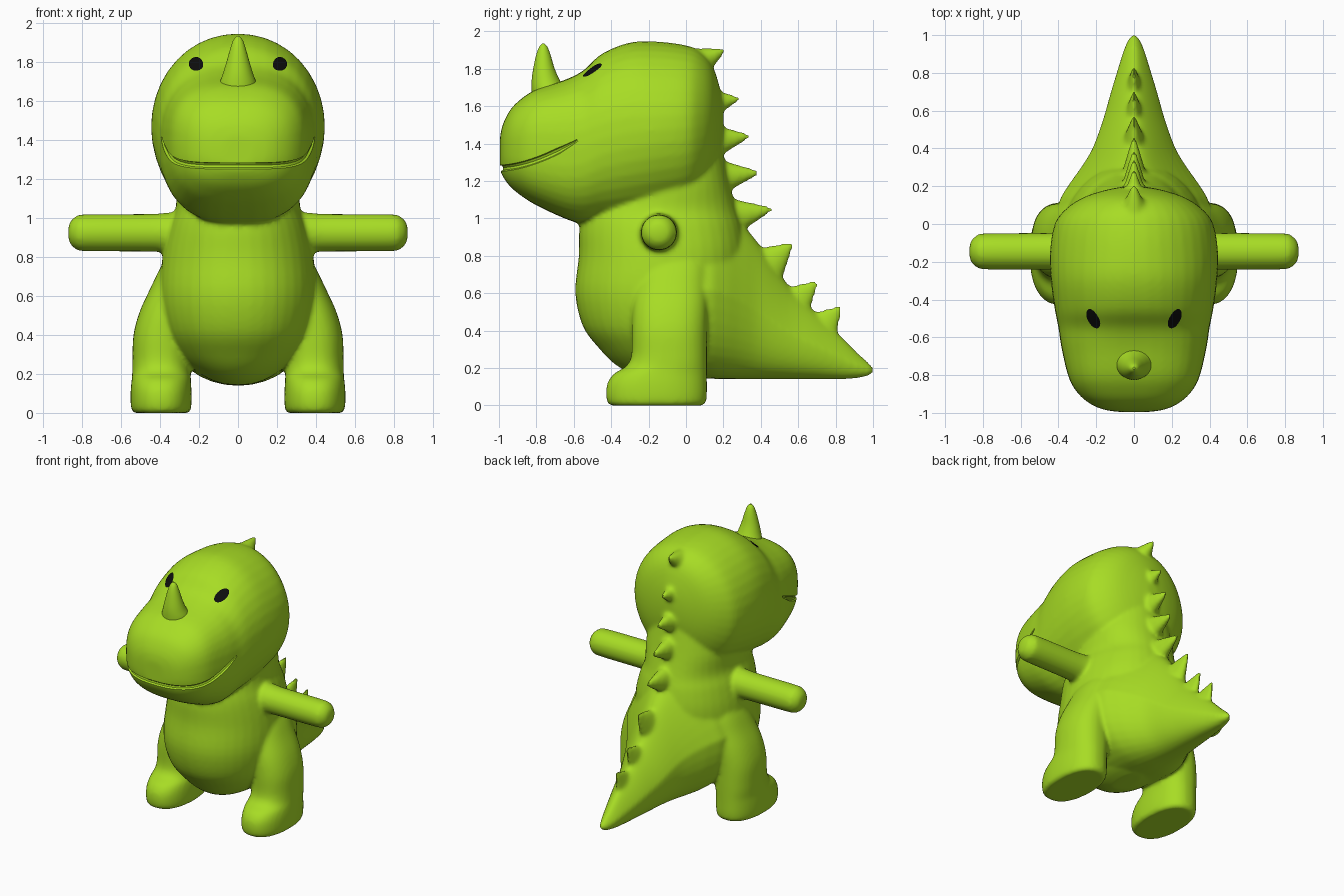
import bpy, bmesh
from math import pi, cos, sin, radians
from mathutils import Vector
from mathutils.bvhtree import BVHTree

if "Cube" in bpy.data.objects:
    bpy.data.objects.remove(bpy.data.objects["Cube"], do_unlink=True)


def material(name, rgb, rough):
    m = bpy.data.materials.new(name)
    m.use_nodes = True
    m.diffuse_color = (*rgb, 1)
    bsdf = m.node_tree.nodes["Principled BSDF"]
    bsdf.inputs["Base Color"].default_value = (*rgb, 1)
    bsdf.inputs["Roughness"].default_value = rough
    return m


GREEN = material("lime green", (0.39, 0.72, 0.018), 0.6)
BLACK = material("black", (0.004, 0.004, 0.004), 0.6)


def finish(bm, name, mat):
    bmesh.ops.recalc_face_normals(bm, faces=bm.faces)
    me = bpy.data.meshes.new(name)
    bm.to_mesh(me)
    bm.free()
    me.materials.append(mat)
    ob = bpy.data.objects.new(name, me)
    bpy.context.collection.objects.link(ob)
    return ob


def spline(rows, steps=4):
    """Smooth in-between rows of a section table."""
    out = []
    last = len(rows) - 1
    for i in range(last):
        a, b, c, d = (rows[max(0, min(last, i + k))] for k in (-1, 0, 1, 2))
        for s in range(steps):
            t = s / steps
            out.append([q + (r - p) * t / 2 + (p - 2.5 * q + 2 * r - e / 2) * t * t
                        + (1.5 * (q - r) + (e - p) / 2) * t ** 3
                        for p, q, r, e in zip(a, b, c, d)])
    return out + [list(rows[-1])]


def loft(name, axis, rows, power=2.0, taper=0.0, sx=1, n=40):
    """Rows are (position, centre, half width, low, high[, power])."""
    bm = bmesh.new()
    rings = []
    for row in spline(rows):
        t, c, w, lo, hi = row[:5]
        e = 2 / (row[5] if len(row) > 5 else power)
        ring = []
        for k in range(n):
            co, si = cos(2 * pi * k / n), sin(2 * pi * k / n)
            u = abs(co) ** e * (1 if co > 0 else -1) * w
            v = abs(si) ** e * (1 if si > 0 else -1)
            u = c + u * (1 - taper * max(0, v))
            v = (lo + hi) / 2 + v * (hi - lo) / 2
            p = {"x": (t, u, v), "y": (u, t, v), "z": (u, v, t)}[axis]
            ring.append(bm.verts.new((p[0] * sx, p[1], p[2])))
        rings.append(ring)
    for a, b in zip(rings, rings[1:]):
        for k in range(n):
            bm.faces.new((a[k], a[k - 1], b[k - 1], b[k]))
    bm.faces.new(rings[0])
    bm.faces.new(rings[-1][::-1])
    return finish(bm, name, GREEN)


def spike(name, tip, base, r, thin):
    """Pointed back spike from base to tip in the middle plane."""
    bm = bmesh.new()
    a, b = Vector((0, *base)), Vector((0, *tip))
    bmesh.ops.create_cone(bm, cap_ends=True, segments=20, radius1=r, radius2=0.012,
                          depth=(b - a).length)
    bmesh.ops.scale(bm, vec=(thin, 1, 1), verts=bm.verts)
    # tilt in the side plane, keeping the thin direction sideways
    d = (b - a).normalized()
    for v in bm.verts:
        v.co = (a + b) / 2 + d * v.co.z + Vector((v.co.x, v.co.y * d.z, -v.co.y * d.y))
    return finish(bm, name, GREEN)


# head, with a boxier snout
parts = [loft("body", "y", [
    (-.995, 0, .08, 1.26, 1.43, 2.5), (-.98, 0, .17, 1.225, 1.5, 2.6),
    (-.94, 0, .25, 1.17, 1.58, 2.7), (-.88, 0, .31, 1.12, 1.64, 2.7),
    (-.8, 0, .35, 1.07, 1.69, 2.7), (-.65, 0, .385, 1, 1.74, 2.6),
    (-.55, 0, .4, .97, 1.79, 2.4), (-.45, 0, .42, .97, 1.88, 2.2),
    (-.3, 0, .44, .98, 1.94, 2.1), (-.15, 0, .445, 1, 1.945, 2),
    (0, 0, .42, 1.04, 1.925, 2), (.08, 0, .36, 1.1, 1.89, 2),
    (.14, 0, .27, 1.2, 1.82, 2), (.18, 0, .15, 1.32, 1.7, 2),
    (.2, 0, .04, 1.45, 1.58, 2)])]

# torso
parts.append(loft("torso", "z", [
    (.145, 0, .06, -.2, .05), (.17, 0, .14, -.29, .15), (.22, 0, .22, -.38, .2),
    (.3, 0, .3, -.46, .22), (.42, 0, .365, -.55, .25), (.6, 0, .4, -.592, .3),
    (.8, 0, .388, -.573, .32), (.95, 0, .355, -.57, .3), (1.05, 0, .32, -.54, .27),
    (1.2, 0, .31, -.4, .23), (1.4, 0, .25, -.3, .19)], power=2.1))

# tail, narrowing towards its ridge
parts.append(loft("tail", "y", [
    (-.1, 0, .4, .16, 1.1), (.1, 0, .4, .145, 1.1), (.2, 0, .35, .14, 1.06),
    (.3, 0, .28, .14, .97), (.4, 0, .22, .14, .85), (.55, 0, .165, .14, .64),
    (.69, 0, .125, .14, .5), (.83, 0, .083, .14, .37), (.92, 0, .055, .147, .28),
    (.98, 0, .03, .16, .225), (1.003, 0, .008, .18, .2)], power=2.3, taper=.5))

# legs with feet, and arms
for side, sx in (("left", 1), ("right", -1)):
    parts.append(loft(side + "_leg", "z", [
        (0, .395, .14, -.405, .09), (.015, .395, .152, -.42, .106),
        (.06, .395, .157, -.428, .112), (.12, .395, .156, -.42, .112),
        (.17, .394, .152, -.385, .112), (.21, .393, .15, -.32, .112),
        (.27, .392, .15, -.292, .112), (.4, .385, .152, -.29, .112),
        (.52, .36, .145, -.285, .115), (.64, .31, .14, -.27, .12),
        (.76, .26, .13, -.24, .12), (.88, .2, .1, -.2, .08)],
        power=2.3, sx=sx))
    parts.append(loft(side + "_arm", "x", [
        (.15, -.145, .11, .815, 1.035), (.36, -.145, .103, .822, 1.028),
        (.45, -.145, .098, .828, 1.022), (.78, -.145, .096, .83, 1.02),
        (.83, -.145, .085, .84, 1.01), (.86, -.145, .06, .865, .985),
        (.872, -.145, .025, .9, .95)], sx=sx))

# crest and back spikes: tip, base, radius, sideways thinness
for k, (tip, base, r, thin) in enumerate([
        ((.205, 1.9), (-.02, 1.79), .13, .9), ((.285, 1.64), (.09, 1.61), .1, .75),
        ((.34, 1.44), (.13, 1.41), .1, .75), ((.39, 1.245), (.17, 1.22), .1, .75),
        ((.46, 1.05), (.25, 1.01), .1, .7), ((.57, .865), (.4, .72), .14, .5),
        ((.7, .66), (.56, .53), .12, .45), ((.83, .53), (.7, .39), .12, .4)]):
    parts.append(spike("spike_%d" % (k + 1), tip, base, r, thin))

# fuse everything into one soft skin
body = parts[0]
for ob in parts:
    ob.select_set(True)
bpy.context.view_layer.objects.active = body
bpy.ops.object.join()
fuse = body.modifiers.new("fuse", "REMESH")
fuse.mode, fuse.voxel_size = "VOXEL", 0.0135
soft = body.modifiers.new("soften", "SMOOTH")
soft.factor, soft.iterations = 0.5, 7
for name in ("fuse", "soften"):
    bpy.ops.object.modifier_apply(modifier=name)


def surface():
    bpy.context.view_layer.update()
    return BVHTree.FromObject(body, bpy.context.evaluated_depsgraph_get())


# mouth groove that follows the skin and curls up at the corners
skin = surface()
path = []
for k in range(-30, 31):
    a = radians(k * 3)
    d = Vector((sin(a), -cos(a), 0))
    z = 1.27
    for _ in range(5):
        hit = skin.ray_cast(Vector((0, -.58, z)) + d * 1.5, -d)[0]
        z = 1.268 + .15 * (max(0, hit.y + 1) / .42) ** 1.7
    path.append(Vector((hit.x, hit.y, z)))
curve = bpy.data.curves.new("mouth_cutter", "CURVE")
curve.dimensions, curve.bevel_depth = "3D", 0.017
curve.bevel_resolution, curve.use_fill_caps = 2, True
line = curve.splines.new("POLY")
line.points.add(len(path) - 1)
for k, (pt, co) in enumerate(zip(line.points, path)):
    pt.co = (*co, 1)
    pt.radius = min(1, .35 + min(k, len(path) - 1 - k) / 8)
cutter = bpy.data.objects.new("mouth_cutter", curve)
bpy.context.collection.objects.link(cutter)
cutter.hide_render = True
bpy.ops.object.select_all(action="DESELECT")
cutter.select_set(True)
bpy.context.view_layer.objects.active = cutter
bpy.ops.object.convert(target="MESH")
bpy.context.view_layer.objects.active = body
cut = body.modifiers.new("mouth", "BOOLEAN")
cut.operation, cut.solver, cut.object = "DIFFERENCE", "EXACT", cutter
bpy.ops.object.modifier_apply(modifier="mouth")
bpy.data.objects.remove(cutter, do_unlink=True)

# nose horn
horn = loft("nose_horn", "z", [
    (1.6, 0, .1, -.82, -.62), (1.68, 0, .098, -.825, -.64), (1.74, 0, .078, -.825, -.675),
    (1.8, 0, .06, -.817, -.702), (1.87, 0, .04, -.802, -.723),
    (1.915, 0, .024, -.786, -.74), (1.935, 0, .006, -.77, -.757)])

# eyes: thin oval plates laid on the skin
eyes = []
for side, sx in (("left", 1), ("right", -1)):
    bm = bmesh.new()
    centre = skin.find_nearest(Vector((.215 * sx, -.5, 1.79)))
    normal = centre[1]
    across = (Vector((1, 0, 0)) - normal * normal.x).normalized()
    along = normal.cross(across)
    loops = []
    for f in (.05, .4, .75, 1):
        loop = []
        for k in range(32):
            a = 2 * pi * k / 32
            u, v = .037 * f * cos(a), .06 * f * sin(a)
            u += .25 * sx * v
            near = skin.find_nearest(centre[0] + across * u + along * v)
            loop.append(bm.verts.new(near[0] + near[1] * .005))
        loops.append(loop)
    for a, b in zip(loops, loops[1:]):
        for k in range(32):
            bm.faces.new((a[k - 1], a[k], b[k], b[k - 1]))
    bm.faces.new(loops[0])
    eye = finish(bm, side + "_eye", BLACK)
    if eye.data.polygons[0].normal.dot(normal) < 0:
        eye.data.flip_normals()
    eyes.append(eye)

# smooth shading
bpy.ops.object.select_all(action="DESELECT")
for ob in (body, horn, *eyes):
    ob.select_set(True)
bpy.context.view_layer.objects.active = body
bpy.ops.object.shade_smooth_by_angle(angle=radians(40))
